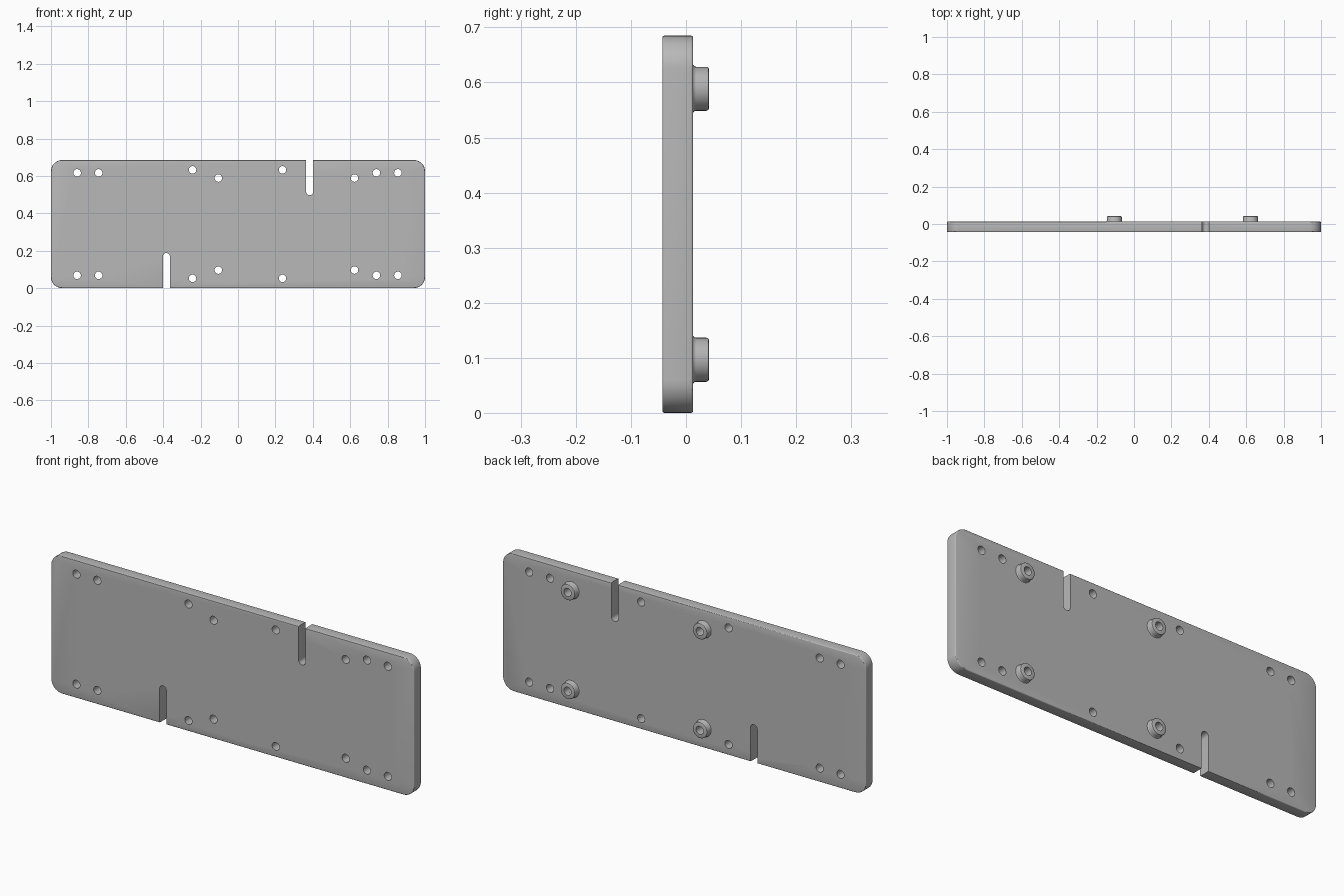
import bpy, bmesh
from math import pi, sin, cos, radians

if "Cube" in bpy.data.objects:
    bpy.data.objects.remove(bpy.data.objects["Cube"], do_unlink=True)

HEIGHT, FRONT, BACK = 0.685, -0.043, 0.013
MID = HEIGHT / 2
HOLE = 0.02

grey = bpy.data.materials.new("plain grey")
grey.use_nodes = True
grey.diffuse_color = (0.48, 0.48, 0.48, 1)
grey.node_tree.nodes["Principled BSDF"].inputs["Base Color"].default_value = grey.diffuse_color


def make_object(name, bm):
    bmesh.ops.recalc_face_normals(bm, faces=bm.faces)
    mesh = bpy.data.meshes.new(name)
    bm.to_mesh(mesh)
    bm.free()
    mesh.materials.append(grey)
    obj = bpy.data.objects.new(name, mesh)
    bpy.context.collection.objects.link(obj)
    return obj


def prism(bm, outline, y0, y1):
    """Extrude an x-z outline along y."""
    face = bm.faces.new([bm.verts.new((x, y0, z)) for x, z in outline])
    moved = bmesh.ops.extrude_face_region(bm, geom=[face])["geom"]
    bmesh.ops.translate(bm, vec=(0, y1 - y0, 0),
                        verts=[v for v in moved if isinstance(v, bmesh.types.BMVert)])


def arc(cx, cz, r, start, end, steps):
    angles = [start + (end - start) * i / steps for i in range(steps + 1)]
    return [(cx + r * cos(a), cz + r * sin(a)) for a in angles]


def select_only(obj):
    bpy.ops.object.select_all(action='DESELECT')
    obj.select_set(True)
    bpy.context.view_layer.objects.active = obj


# Plate with rounded corners and softened rims
R = 0.06
outline = []
for i, (sx, sz) in enumerate([(1, 1), (-1, 1), (-1, -1), (1, -1)]):
    outline += arc(sx * (1 - R), MID + sz * (MID - R), R, i * pi / 2, (i + 1) * pi / 2, 10)
bm = bmesh.new()
prism(bm, outline, FRONT, BACK)
plate = make_object("plate", bm)
bevel = plate.modifiers.new("rim", 'BEVEL')
bevel.width = 0.004
bevel.segments = 3
bevel.limit_method = 'ANGLE'
bevel.angle_limit = radians(40)

# Cutter: hole pairs mirrored about mid height (x, offset from middle)
bm = bmesh.new()
standoff_x = (-0.105, 0.623)
standoff_offset = 0.246
holes = [(-0.86, 0.274), (-0.745, 0.274), (-0.243, 0.29), (0.238, 0.29),
         (0.74, 0.274), (0.855, 0.274)]
holes += [(x, standoff_offset) for x in standoff_x]
for x, offset in holes:
    for side in (1, -1):
        ring = arc(x, MID + side * offset, HOLE, 0, 2 * pi, 24)[:-1]
        prism(bm, ring, -0.2, 0.2)

# Cutter: one round-ended slot from the top and one from the bottom
SLOT, DEPTH = 0.019, 0.188
for s in (1, -1):
    x = 0.383 * s
    tip = MID + s * (MID - DEPTH + SLOT)
    start = pi if s > 0 else 0
    slot = arc(x, tip, SLOT, start, start + pi, 12)
    end = MID + s * (MID + 0.1)
    slot += [(x + s * SLOT, end), (x - s * SLOT, end)]
    prism(bm, slot, -0.2, 0.2)
cutter = make_object("cutter", bm)
cutter.hide_render = True

cut = plate.modifiers.new("openings", 'BOOLEAN')
cut.operation = 'DIFFERENCE'
cut.solver = 'EXACT'
cut.object = cutter
select_only(plate)
for name in ("rim", "openings"):
    bpy.ops.object.modifier_apply(modifier=name)
bpy.data.objects.remove(cutter, do_unlink=True)
bpy.ops.object.shade_smooth_by_angle(angle=radians(30))

# Hollow standoffs on the back: flared foot, rounded tip, open bore
profile = [(HOLE, BACK), (0.043, BACK), (0.041, 0.015), (0.04, 0.018), (0.04, 0.037),
           (0.0385, 0.0405), (0.035, 0.042), (HOLE, 0.042)]
N = 32
for column, x in zip(("right", "left"), standoff_x):
    for row, side in (("upper", 1), ("lower", -1)):
        bm = bmesh.new()
        rings = []
        for r, y in profile:
            circle = arc(x, MID + side * standoff_offset, r, 0, 2 * pi, N)[:-1]
            rings.append([bm.verts.new((px, y, pz)) for px, pz in circle])
        # The foot sits on the plate, so only the outside, tip and bore are skinned
        for a, b in list(zip(rings[1:], rings[2:])) + [(rings[-1], rings[0])]:
            for i in range(N):
                j = (i + 1) % N
                bm.faces.new((a[i], a[j], b[j], b[i]))
        standoff = make_object(f"{row}_{column}_standoff", bm)
        select_only(standoff)
        bpy.ops.object.shade_smooth_by_angle(angle=radians(35))
